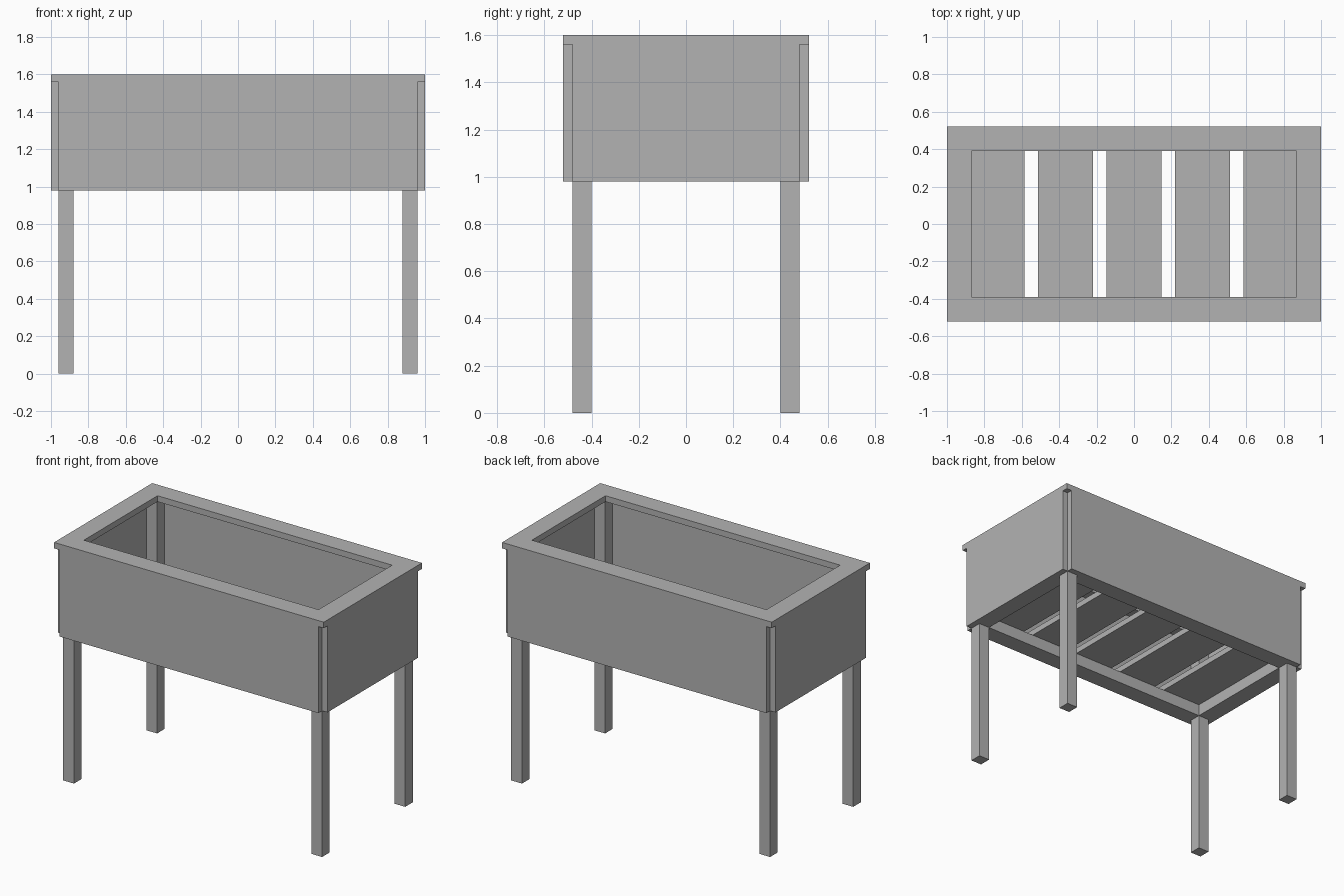
import bpy
import bmesh

default = bpy.data.objects.get("Cube")
if default:
    bpy.data.objects.remove(default, do_unlink=True)

# Single plain grey finish
grey = bpy.data.materials.new("plain_grey")
grey.use_nodes = True
grey.diffuse_color = (0.45, 0.45, 0.45, 1)
grey.node_tree.nodes["Principled BSDF"].inputs["Base Color"].default_value = grey.diffuse_color

# Main sizes: half length, half depth, board thickness, leg width
HX, HY, T, LEG = 1.0, 0.52, 0.04, 0.08
BASE, TOP = 0.98, 1.6
LX, LY = HX - T, HY - T            # outer faces of the legs
IX, IY = LX - LEG, LY - LEG        # inner faces of the legs


def finish(name, bm):
    bmesh.ops.recalc_face_normals(bm, faces=bm.faces)
    mesh = bpy.data.meshes.new(name)
    bm.to_mesh(mesh)
    bm.free()
    mesh.materials.append(grey)
    obj = bpy.data.objects.new(name, mesh)
    bpy.context.scene.collection.objects.link(obj)
    return obj


def box(name, x, y, z):
    """Box from (low, high) ranges along each axis."""
    bm = bmesh.new()
    bmesh.ops.create_cube(bm, size=1)
    for v in bm.verts:
        v.co = [r[0] if c < 0 else r[1] for c, r in zip(v.co, (x, y, z))]
    return finish(name, bm)


def span(side, a, b):
    return sorted((side * a, side * b))


# Legs running up inside the corners to the rim
for sx, xn in ((-1, "right"), (1, "left")):
    for sy, yn in ((-1, "front"), (1, "back")):
        box(f"{yn}_{xn}_leg", span(sx, IX, LX), span(sy, IY, LY), (0, TOP - T))

# Long wall panels and the floor rails behind them
for s, n in ((-1, "front"), (1, "back")):
    box(f"{n}_panel", (-LX, LX), span(s, LY, HY), (BASE, TOP - T))
    box(f"{n}_rail", (-IX, IX), span(s, IY, LY), (BASE, BASE + LEG))

# Short wall panels and rails
for s, n in ((-1, "right"), (1, "left")):
    box(f"{n}_panel", span(s, LX, HX), (-LY, LY), (BASE, TOP - T))
    box(f"{n}_rail", span(s, IX, LX), (-IY, IY), (BASE, BASE + LEG))

# Floor slats resting on the rails
SLATS, GAP = 5, 0.072
width = (2 * IX - (SLATS - 1) * GAP) / SLATS
for i in range(SLATS):
    x = -IX + i * (width + GAP)
    box(f"floor_slat_{i + 1}", (x, x + width), (-LY, LY), (BASE + LEG, BASE + LEG + T))

# Flat top rim as one seamless ring
RIM = 0.13
bm = bmesh.new()
corners = ((-1, -1), (1, -1), (1, 1), (-1, 1))
outer = [bm.verts.new((a * HX, b * HY, TOP - T)) for a, b in corners]
inner = [bm.verts.new((a * (HX - RIM), b * (HY - RIM), TOP - T)) for a, b in corners]
ring = [bm.faces.new((outer[i], outer[(i + 1) % 4], inner[(i + 1) % 4], inner[i]))
        for i in range(4)]
lifted = bmesh.ops.extrude_face_region(bm, geom=ring, use_keep_orig=True)
for v in lifted["geom"]:
    if isinstance(v, bmesh.types.BMVert):
        v.co.z = TOP
finish("top_rim", bm)
